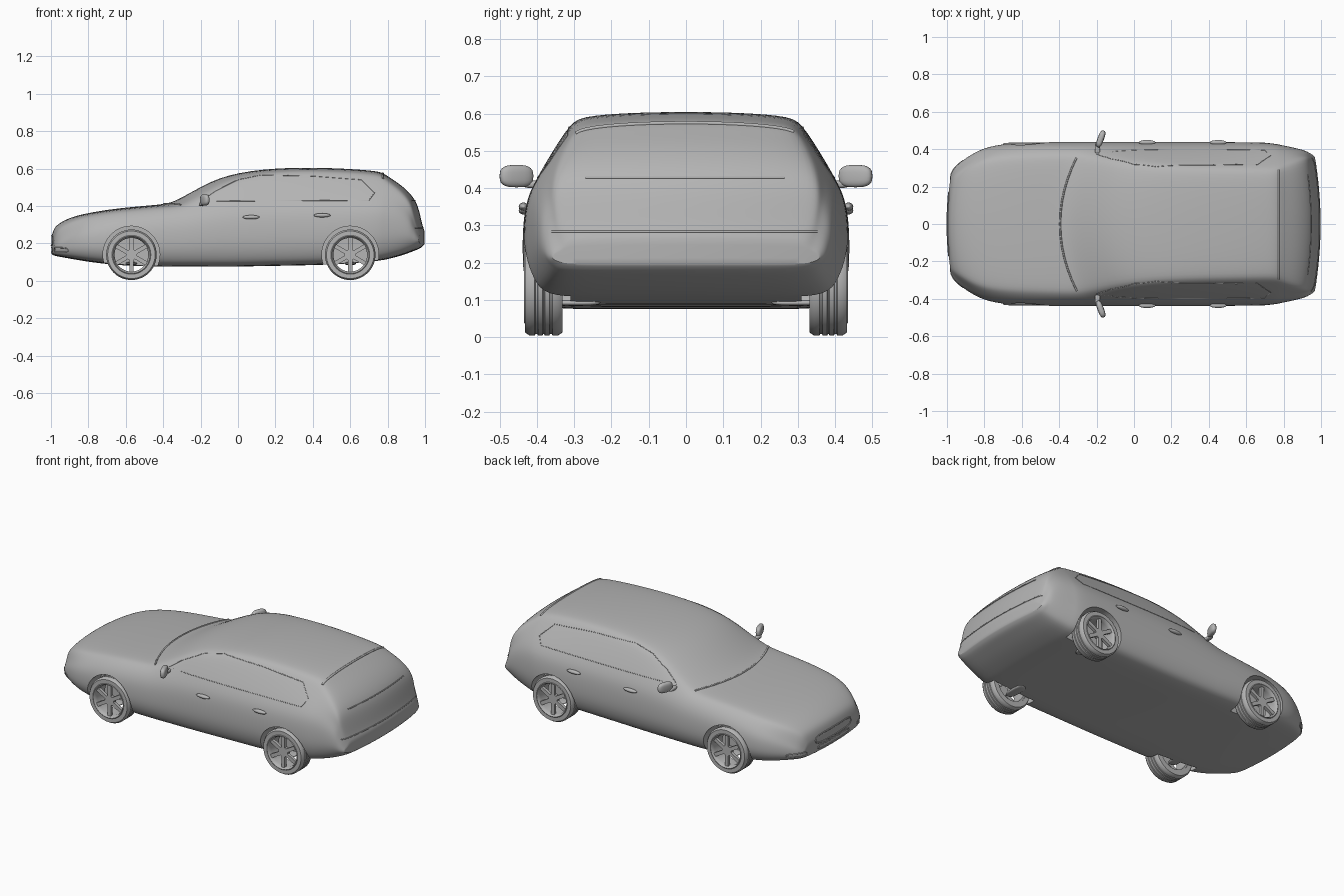
import bpy, bmesh
from math import pi, sin, cos, radians
from mathutils import Vector, Matrix
from mathutils.bvhtree import BVHTree

cube = bpy.data.objects.get("Cube")
if cube:
    bpy.data.objects.remove(cube, do_unlink=True)

grey = bpy.data.materials.new("plain_grey")
grey.use_nodes = True
tone = (0.46, 0.46, 0.46, 1)
grey.diffuse_color = tone
grey.node_tree.nodes["Principled BSDF"].inputs["Base Color"].default_value = tone


def add(name, data, location=(0, 0, 0)):
    obj = bpy.data.objects.new(name, data)
    obj.location = location
    bpy.context.collection.objects.link(obj)
    if not data.materials:
        data.materials.append(grey)
    return obj


def to_mesh(name, bm, angle=35):
    bmesh.ops.recalc_face_normals(bm, faces=bm.faces)
    mesh = bpy.data.meshes.new(name)
    bm.to_mesh(mesh)
    bm.free()
    mesh.shade_smooth()
    mesh.set_sharp_from_angle(angle=radians(angle))
    return mesh


def cylinder(bm, radius, depth, centre, segments=48):
    place = Matrix.Translation(centre) @ Matrix.Rotation(pi / 2, 4, "X")
    bmesh.ops.create_cone(bm, cap_ends=True, segments=segments, radius1=radius,
                          radius2=radius, depth=depth, matrix=place)


def lathe(name, profile, steps=48):
    # closed profile of (radius, y) spun about the axle
    bm = bmesh.new()
    verts = [bm.verts.new((r, y, 0)) for r, y in profile]
    edges = [bm.edges.new((verts[i - 1], v)) for i, v in enumerate(verts)]
    bmesh.ops.spin(bm, geom=verts + edges, cent=(0, 0, 0), axis=(0, 1, 0),
                   angle=2 * pi, steps=steps)
    bmesh.ops.remove_doubles(bm, verts=bm.verts, dist=1e-5)
    return to_mesh(name, bm)


# Body stations: x, half width, floor, beltline, roof half width, top, bow
stations = [
    (-1.0, .27, .145, .19, .24, .225, .06),
    (-.99, .30, .135, .21, .255, .275, .06),
    (-.965, .33, .13, .235, .28, .305, .06),
    (-.9, .385, .118, .275, .325, .34, .06),
    (-.8, .425, .10, .31, .36, .365, .05),
    (-.62, .44, .08, .34, .37, .392, .05),
    (-.41, .44, .075, .36, .375, .408, .1),
    (-.35, .44, .075, .37, .375, .42, .1),
    (-.22, .44, .075, .395, .36, .495, .1),
    (-.07, .44, .075, .41, .335, .57, .08),
    (.2, .44, .08, .42, .315, .607, .02),
    (.5, .44, .085, .42, .31, .605, 0),
    (.7, .438, .10, .425, .305, .592, -.01),
    (.77, .43, .11, .425, .305, .582, -.01),
    (.80, .425, .115, .423, .32, .56, -.02),
    (.88, .41, .135, .41, .345, .51, -.03),
    (.945, .395, .16, .37, .36, .445, -.04),
    (.97, .385, .17, .32, .355, .385, -.05),
    (.987, .375, .18, .27, .34, .30, -.05),
    (1.0, .36, .195, .235, .32, .265, -.05),
]


def half_section(x, w, floor, belt, r, top, bow):
    h = belt - floor
    d = min(.035, .35 * (top - belt))
    points = [(0, floor), (.5 * w, floor), (.85 * w, floor),
              (.935 * w, floor + .1 * h), (.99 * w, floor + .3 * h),
              (w, floor + .52 * h), (.985 * w, floor + .8 * h), (.925 * w, belt),
              (r, top - d), (.91 * r, top - .37 * d), (.5 * r, top - .08 * d), (0, top)]
    return [(x + bow * (y / .44) ** 2, y, z) for y, z in points]


bm = bmesh.new()
rings = [[bm.verts.new(p) for p in half_section(*s)] for s in stations]
for a, b in zip(rings, rings[1:]):
    for i in range(len(a) - 1):
        bm.faces.new((a[i], a[i + 1], b[i + 1], b[i]))
crease = bm.edges.layers.float.new("crease_edge")
for ring in (rings[0], rings[-1]):
    for i in range(5):
        bm.faces.new((ring[i], ring[i + 1], ring[10 - i], ring[11 - i]))
    for a, b in zip(ring, ring[1:]):
        bm.edges.get((a, b))[crease] = .7
shell = add("body_shell", to_mesh("body_shell", bm))
mirror = shell.modifiers.new("mirror", "MIRROR")
mirror.use_axis = (False, True, False)
mirror.use_clip = True
smooth = shell.modifiers.new("smooth", "SUBSURF")
smooth.levels = smooth.render_levels = 2

# Wheel arches cut from the shell
axles = (-.57, .6)
bm = bmesh.new()
for x in axles:
    for side in (-1, 1):
        cylinder(bm, .152, .25, (x, side * .435, .14))
cutter = add("arch_cutter", to_mesh("arch_cutter", bm))
cutter.hide_render = True
cut = shell.modifiers.new("arches", "BOOLEAN")
cut.operation = "DIFFERENCE"
cut.solver = "EXACT"
cut.object = cutter
bpy.context.view_layer.update()
bm = bmesh.new()
bm.from_mesh(shell.evaluated_get(bpy.context.evaluated_depsgraph_get()).to_mesh())
tree = BVHTree.FromBMesh(bm)
for old in (shell, cutter):
    bpy.data.objects.remove(old, do_unlink=True)
add("body", to_mesh("body", bm, 32))


# Trim lines laid on the body by casting points along a direction
def trim(name, points, direction, closed=False, size=.003):
    ray = Vector(direction)
    if closed:
        points = points + points[:1]
    hits = []
    for a, b in zip(points, points[1:]):
        for k in range(8):
            start = Vector(a).lerp(Vector(b), k / 8) - 2 * ray
            hit = tree.ray_cast(start, ray)[0]
            if hit:
                hits.append(hit)
    curve = bpy.data.curves.new(name, "CURVE")
    curve.dimensions = "3D"
    curve.bevel_depth = size
    curve.bevel_resolution = 1
    curve.use_fill_caps = True
    spline = curve.splines.new("POLY")
    spline.points.add(len(hits) - 1)
    for p, hit in zip(spline.points, hits):
        p.co = (*hit, 1)
    spline.use_cyclic_u = closed
    add(name, curve)


def oval(y, z, half_y, half_z):
    def power(v):
        return abs(v) ** .5 * (1 if v > 0 else -1)
    turn = [k * pi / 8 for k in range(16)]
    return [(0, y + half_y * power(cos(t)), z + half_z * power(sin(t))) for t in turn]


arc = [k * .06 for k in range(-6, 7)]
trim("windscreen_base", [(-.395 + .7 * y * y, y, 0) for y in arc], (0, 0, -1), size=.005)
trim("tailgate_lip", [(.775, y * .82, 0) for y in arc], (0, 0, -1), size=.006)
trim("tailgate_glass_edge", [(0, y * .75, .428) for y in arc], (-1, 0, 0))
trim("bumper_seam", [(0, y, .283) for y in arc], (-1, 0, 0))
trim("grille_frame", oval(0, .215, .17, .025), (1, 0, 0), True, .004)
trim("lower_intake_frame", oval(0, .165, .15, .012), (1, 0, 0), True)
window = [(-.2, .425), (.7, .43), (.73, .47), (.66, .54), (.4, .56),
          (.12, .565), (0, .54), (-.12, .48)]
for side, label in ((-1, "near"), (1, "far")):
    trim("side_window_frame_" + label, [(x, 0, z) for x, z in window],
         (0, -side, 0), True, .002)
    trim("fog_intake_" + label, oval(side * .29, .165, .05, .012), (1, 0, 0), True)

# Tyre, rim and spokes
tread = [(.127, .05), (.135, .038), (.135, .024), (.131, .022), (.131, .017),
         (.135, .015), (.135, .003), (.131, .001)]
tyre = lathe("tyre", [(.1, .05)] + tread + [(r, -y) for r, y in reversed(tread)]
             + [(.1, -.05)])
rim = lathe("rim", [(.104, .05), (.1, .053), (.094, .045), (.09, .03),
                    (.09, -.045), (.104, -.045)])
bm = bmesh.new()
cylinder(bm, .03, .024, (0, .03, 0), 24)
for k in range(6):
    turn = Matrix.Rotation(k * pi / 3, 4, "Y")
    bmesh.ops.create_cube(bm, size=1, matrix=turn @ Matrix.Translation((0, .033, .056))
                          @ Matrix.Diagonal((.022, .018, .074, 1)))
spokes = to_mesh("spokes", bm)
for x, end in zip(axles, ("front", "rear")):
    for side, label in ((-1, "near"), (1, "far")):
        for data in (tyre, rim, spokes):
            part = add(f"{end}_{data.name}_{label}", data, (x, side * .382, .139))
            part.rotation_euler.z = 0 if side > 0 else pi


def pebble(name, location, scale, turn=0, power=.7):
    # rounded block from a sphere pushed towards a box
    bm = bmesh.new()
    bmesh.ops.create_uvsphere(bm, u_segments=24, v_segments=14, radius=1)
    for v in bm.verts:
        v.co = [s * abs(c) ** power * (1 if c > 0 else -1) for c, s in zip(v.co, scale)]
    obj = add(name, to_mesh(name, bm, 60), location)
    obj.rotation_euler.z = turn


# Mirrors, handles and suspension arms on both sides
for side, label in ((-1, "near"), (1, "far")):
    pebble("mirror_" + label, (-.178, side * .455, .432), (.017, .047, .03), -side * .35)
    pebble("mirror_arm_" + label, (-.195, side * .405, .41), (.014, .035, .01))
    for x, z in ((.07, .34), (.45, .35)):
        pebble("door_handle_" + label, (x, side * .436, z), (.045, .013, .011), 0, 1)
    for x in axles:
        pebble("suspension_arm_" + label, (x, side * .3, .092), (.03, .07, .008))
